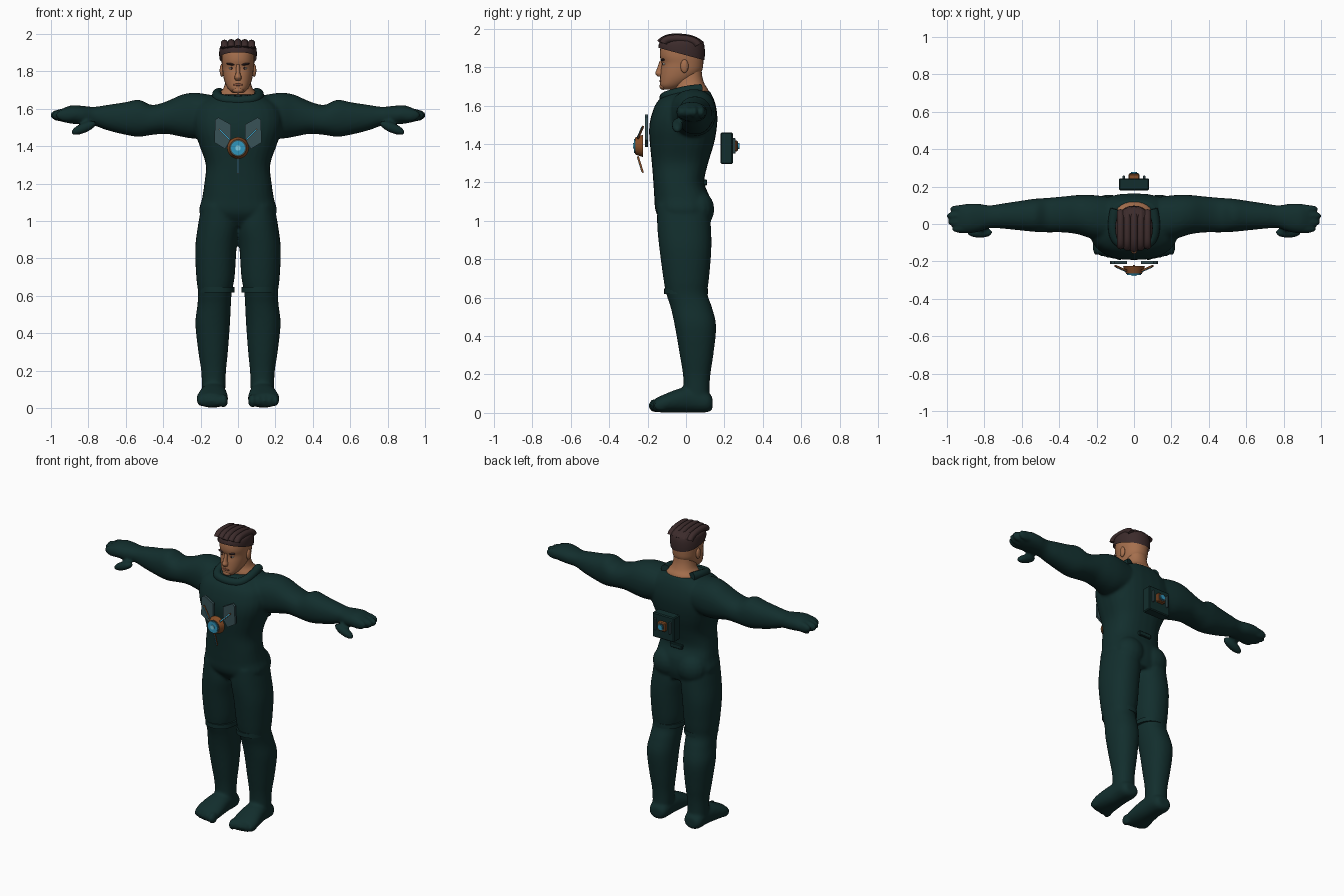
import bpy, bmesh
from math import cos, sin, pi, copysign, radians
from mathutils import Matrix, Vector

if "Cube" in bpy.data.objects:
    bpy.data.objects.remove(bpy.data.objects["Cube"], do_unlink=True)


def material(name, r, g, b):
    m = bpy.data.materials.new(name)
    m.use_nodes = True
    m.diffuse_color = (r, g, b, 1)
    m.node_tree.nodes["Principled BSDF"].inputs["Base Color"].default_value = (r, g, b, 1)
    return m


SUIT = material("dark green suit", .006, .027, .026)
SKIN = material("tan skin", .38, .16, .075)
LIPS = material("lips", .2, .07, .04)
HAIR = material("dark brown hair", .045, .024, .024)
BRONZE = material("bronze", .24, .075, .02)
BLUE = material("bright blue", .03, .3, .5)
PALE = material("pale blue", .2, .6, .75)
STEEL = material("grey steel", .04, .085, .095)
EYE = material("eye white", .5, .48, .43)


def spline(rows, steps=4):
    """Smoothly fill in stations between the given ones."""
    out = []
    for i in range(len(rows) - 1):
        quad = [rows[max(i - 1, 0)], rows[i], rows[i + 1], rows[min(i + 2, len(rows) - 1)]]
        for k in range(steps):
            t = k / steps
            out.append([b + t * (c - a) / 2 + t * t * (a - 2.5 * b + 2 * c - d / 2)
                        + t ** 3 * (1.5 * (b - c) + (d - a) / 2) for a, b, c, d in zip(*quad)])
    return out + [list(rows[-1])]


def loft(bm, axis, rows, side=1, n=28, power=2.2, steps=4):
    """Rows give station, then low and high extents along the two other axes."""
    rings = []
    for t, a0, a1, b0, b1 in spline(rows, steps):
        ring = []
        for k in range(n):
            c, s = cos(2 * pi * k / n), sin(2 * pi * k / n)
            a = (a0 + a1) / 2 + (a1 - a0) / 2 * copysign(abs(c) ** (2 / power), c)
            b = (b0 + b1) / 2 + (b1 - b0) / 2 * copysign(abs(s) ** (2 / power), s)
            x, y, z = {"x": (t, a, b), "y": (a, t, b), "z": (a, b, t)}[axis]
            ring.append(bm.verts.new((x * side, y, z)))
        rings.append(ring)
    faces = [bm.faces.new(rings[0]), bm.faces.new(rings[-1])]
    for low, high in zip(rings, rings[1:]):
        for k in range(n):
            j = (k + 1) % n
            faces.append(bm.faces.new((low[k], low[j], high[j], high[k])))
    bmesh.ops.recalc_face_normals(bm, faces=faces)


def ball(bm, at, size, tilt=0):
    m = Matrix.Translation(at) @ Matrix.Rotation(tilt, 4, "Y") @ Matrix.Diagonal((*size, 1))
    bmesh.ops.create_uvsphere(bm, u_segments=16, v_segments=10, radius=1, matrix=m)


def finish(bm, name, mat, angle=50):
    mesh = bpy.data.meshes.new(name)
    bm.to_mesh(mesh)
    bm.free()
    ob = bpy.data.objects.new(name, mesh)
    bpy.context.collection.objects.link(ob)
    mesh.materials.append(mat)
    bpy.ops.object.select_all(action="DESELECT")
    ob.select_set(True)
    bpy.context.view_layer.objects.active = ob
    bpy.ops.object.shade_smooth_by_angle(angle=radians(angle))
    return ob


def blob(name, mat, at, size, tilt=0):
    bm = bmesh.new()
    ball(bm, at, size, tilt)
    return finish(bm, name, mat)


def box(name, mat, at, size, rot=None, bevel=0):
    bm = bmesh.new()
    m = Matrix.Translation(at) @ (rot or Matrix()) @ Matrix.Diagonal((*size, 1))
    bmesh.ops.create_cube(bm, size=1, matrix=m)
    if bevel:
        bmesh.ops.bevel(bm, geom=bm.edges[:], offset=bevel, segments=1, affect="EDGES")
    return finish(bm, name, mat, 20)


def disc(name, mat, z, y0, y1, r0, r1):
    """Round piece facing along y; r0 and r1 are its two end radii."""
    bm = bmesh.new()
    m = Matrix.Translation((0, (y0 + y1) / 2, z)) @ Matrix.Rotation(pi / 2, 4, "X")
    bmesh.ops.create_cone(bm, cap_ends=True, segments=32, radius1=r0, radius2=r1,
                          depth=y1 - y0, matrix=m)
    return finish(bm, name, mat, 30)


def tube(name, mat, points, radius):
    cu = bpy.data.curves.new(name, "CURVE")
    cu.dimensions = "3D"
    cu.bevel_depth, cu.bevel_resolution, cu.use_fill_caps = radius, 4, True
    sp = cu.splines.new("NURBS")
    sp.points.add(len(points) - 1)
    for p, co in zip(sp.points, points):
        p.co = (*co, 1)
    sp.use_endpoint_u, sp.order_u = True, 3
    cu.materials.append(mat)
    ob = bpy.data.objects.new(name, cu)
    bpy.context.collection.objects.link(ob)
    return ob


# Suited body: torso, arms, hands, legs and feet fused into one skin
body = bmesh.new()
loft(body, "z", [(.97, -.12, .12, -.1, .11), (1.04, -.205, .205, -.155, .13),
                 (1.12, -.192, .192, -.165, .125), (1.2, -.18, .18, -.17, .095),
                 (1.3, -.172, .172, -.178, .115), (1.4, -.205, .205, -.188, .145),
                 (1.48, -.232, .232, -.192, .16), (1.55, -.24, .24, -.18, .163),
                 (1.62, -.215, .215, -.15, .15), (1.675, -.13, .13, -.09, .125)], power=2.5)
for s in (1, -1):
    loft(body, "x", [(.1, -.1, .14, 1.46, 1.665), (.22, -.08, .155, 1.44, 1.685),
                     (.3, -.055, .155, 1.45, 1.675), (.38, -.045, .147, 1.465, 1.64),
                     (.46, -.045, .14, 1.46, 1.62), (.53, -.042, .135, 1.45, 1.648),
                     (.6, -.035, .125, 1.46, 1.635), (.7, -.025, .11, 1.485, 1.62),
                     (.77, -.022, .1, 1.51, 1.61), (.83, -.042, .108, 1.515, 1.615),
                     (.89, -.05, .108, 1.52, 1.618), (.94, -.045, .1, 1.53, 1.6)], s)
    for i, reach in enumerate((.975, .998, 1.006, .988)):
        ball(body, (s * (reach - .065), -.028 + .036 * i, 1.565), (.065, .022, .034))
    ball(body, (s * .825, -.045, 1.497), (.075, .03, .027), s * .4)
    loft(body, "z", [(1.08, .02, .195, -.15, .12), (.97, -.005, .215, -.15, .13),
                     (.85, .008, .229, -.138, .132), (.7, .018, .223, -.118, .12),
                     (.62, .033, .214, -.103, .112), (.55, .038, .217, -.08, .135),
                     (.45, .043, .228, -.058, .157), (.3, .054, .212, -.032, .142),
                     (.2, .064, .197, -.016, .127), (.12, .067, .193, -.012, .122),
                     (.05, .07, .192, -.02, .125)], s)
    ball(body, (s * .09, .06, 1.06), (.1, .088, .1))
    loft(body, "y", [(.138, .09, .17, .02, .08), (.11, .068, .192, .003, .11),
                     (.03, .063, .197, .002, .135), (-.04, .057, .21, .002, .125),
                     (-.11, .053, .222, .002, .098), (-.16, .06, .215, .004, .075)], s)
    for i in range(5):
        ball(body, (s * (.077 + .031 * i), -.158 + .007 * i, .038),
             (.024 - .0015 * i, .038, .036 - .002 * i))
suit = finish(body, "suited_body", SUIT)
fuse = suit.modifiers.new("Fuse", "REMESH")
fuse.mode, fuse.voxel_size, fuse.use_smooth_shade = "VOXEL", .0095, True
relax = suit.modifiers.new("Relax", "SMOOTH")
relax.factor, relax.iterations = .5, 4

# Knee straps, belt buckle and open collar
for s, label in ((1, "left"), (-1, "right")):
    bm = bmesh.new()
    loft(bm, "z", [(.618, .018, .212, -.114, .114), (.647, .018, .212, -.114, .114)], s, steps=1)
    finish(bm, label + "_knee_strap", SUIT)
box("belt_clip", SUIT, (0, .095, 1.2), (.09, .03, .03), bevel=.004)
tube("collar", SUIT, [(-.1, .08, 1.685), (-.118, .01, 1.68), (-.1, -.1, 1.65), (0, -.115, 1.64),
                      (.1, -.1, 1.65), (.118, .01, 1.68), (.1, .08, 1.685)], .027)

# Neck and head
bm = bmesh.new()
loft(bm, "z", [(1.64, -.115, .115, -.06, .125), (1.68, -.103, .103, -.058, .117),
               (1.71, -.078, .078, -.055, .098), (1.75, -.066, .066, -.05, .085),
               (1.8, -.06, .06, -.04, .08)])
finish(bm, "neck", SKIN)
bm = bmesh.new()
loft(bm, "z", [(1.685, -.03, .03, -.12, -.05), (1.705, -.052, .052, -.135, -.01),
               (1.74, -.07, .07, -.135, .045), (1.78, -.08, .08, -.132, .082),
               (1.82, -.084, .084, -.127, .09), (1.86, -.088, .088, -.136, .09),
               (1.91, -.084, .084, -.13, .085), (1.94, -.06, .06, -.1, .06)])
finish(bm, "head", SKIN)
bm = bmesh.new()
loft(bm, "z", [(1.752, -.014, .014, -.148, -.11), (1.768, -.019, .019, -.16, -.11),
               (1.79, -.012, .012, -.152, -.11), (1.835, -.009, .009, -.136, -.11)], n=12)
finish(bm, "nose", SKIN)
blob("mouth", LIPS, (0, -.131, 1.728), (.027, .008, .007))
blob("chin", SKIN, (0, -.118, 1.7), (.03, .02, .018))
for s, label in ((1, "left"), (-1, "right")):
    blob(label + "_ear", SKIN, (s * .086, -.008, 1.805), (.012, .021, .035))
    blob(label + "_eye", EYE, (s * .034, -.111, 1.816), (.015, .011, .007))
    blob(label + "_pupil", HAIR, (s * .034, -.119, 1.816), (.006, .005, .006))
    blob(label + "_eyebrow", HAIR, (s * .037, -.12, 1.838), (.025, .012, .006), s * -.15)

# Hair: cropped cap cut on a slant, with lengthwise rolls on top
bm = bmesh.new()
loft(bm, "z", [(1.8, -.09, .09, -.135, .092), (1.86, -.099, .099, -.141, .098),
               (1.91, -.1, .1, -.144, .096), (1.935, -.093, .093, -.13, .085),
               (1.952, -.07, .07, -.1, .06)])
bmesh.ops.bisect_plane(bm, geom=bm.verts[:] + bm.edges[:] + bm.faces[:], clear_inner=True,
                       plane_co=(0, -.14, 1.9), plane_no=Vector((0, .27, 1)))
finish(bm, "hair_cap", HAIR)
for i in range(-2, 3):
    x, drop = i * .036, abs(i) * .003
    tube("hair_roll", HAIR, [(x, -.135 + drop * 3, 1.925), (x, -.11, 1.952 - drop),
                             (x, -.03, 1.957 - drop), (x, .05, 1.943 - drop),
                             (x, .08 - drop * 3, 1.915)], .02)

# Chest device: two plates, a round core and three blades
for s, label in ((1, "left"), (-1, "right")):
    bm = bmesh.new()
    outline = [(.037, 1.515), (.105, 1.553), (.122, 1.54), (.127, 1.42), (.07, 1.385), (.037, 1.43)]
    face = bm.faces.new([bm.verts.new((s * x, -.213, z)) for x, z in outline])
    ext = bmesh.ops.extrude_face_region(bm, geom=[face])["geom"]
    bmesh.ops.translate(bm, vec=(0, .016, 0), verts=[v for v in ext if isinstance(v, bmesh.types.BMVert)])
    bmesh.ops.recalc_face_normals(bm, faces=bm.faces[:])
    finish(bm, label + "_chest_plate", STEEL, 20)
for label, turn, reach in (("left", pi / 4, .1), ("right", -pi / 4, .1), ("lower", pi, .097)):
    spin = Matrix.Rotation(turn, 4, "Y")
    lean = spin @ Matrix.Rotation(-.3, 4, "X")
    core = Vector((0, -.243, 1.39))
    box(label + "_blade", BRONZE, core + spin @ Vector((0, .006, reach)), (.011, .009, .088), lean)
    box(label + "_blade_glow", BLUE, core + spin @ Vector((0, .001, reach)), (.006, .004, .08), lean)
disc("core_rim", BRONZE, 1.39, -.262, -.225, .058, .045).rotation_euler = (0, 0, 0)
disc("core_ring", STEEL, 1.39, -.266, -.25, .043, .043)
disc("core_lens", BLUE, 1.39, -.272, -.25, .037, .037)
disc("core_centre", PALE, 1.39, -.277, -.25, .014, .014)

# Back pack
box("back_pack", SUIT, (0, .212, 1.378), (.162, .064, .166), bevel=.006)
box("pack_mount", BRONZE, (0, .253, 1.39), (.058, .03, .058), bevel=.005)
disc("pack_ring", STEEL, 1.39, .25, .272, .024, .024)
disc("pack_lens", BLUE, 1.39, .25, .278, .016, .016)
for s in (1, -1):
    box("pack_bar", STEEL, (s * .055, .25, 1.39), (.012, .018, .08), bevel=.003)
